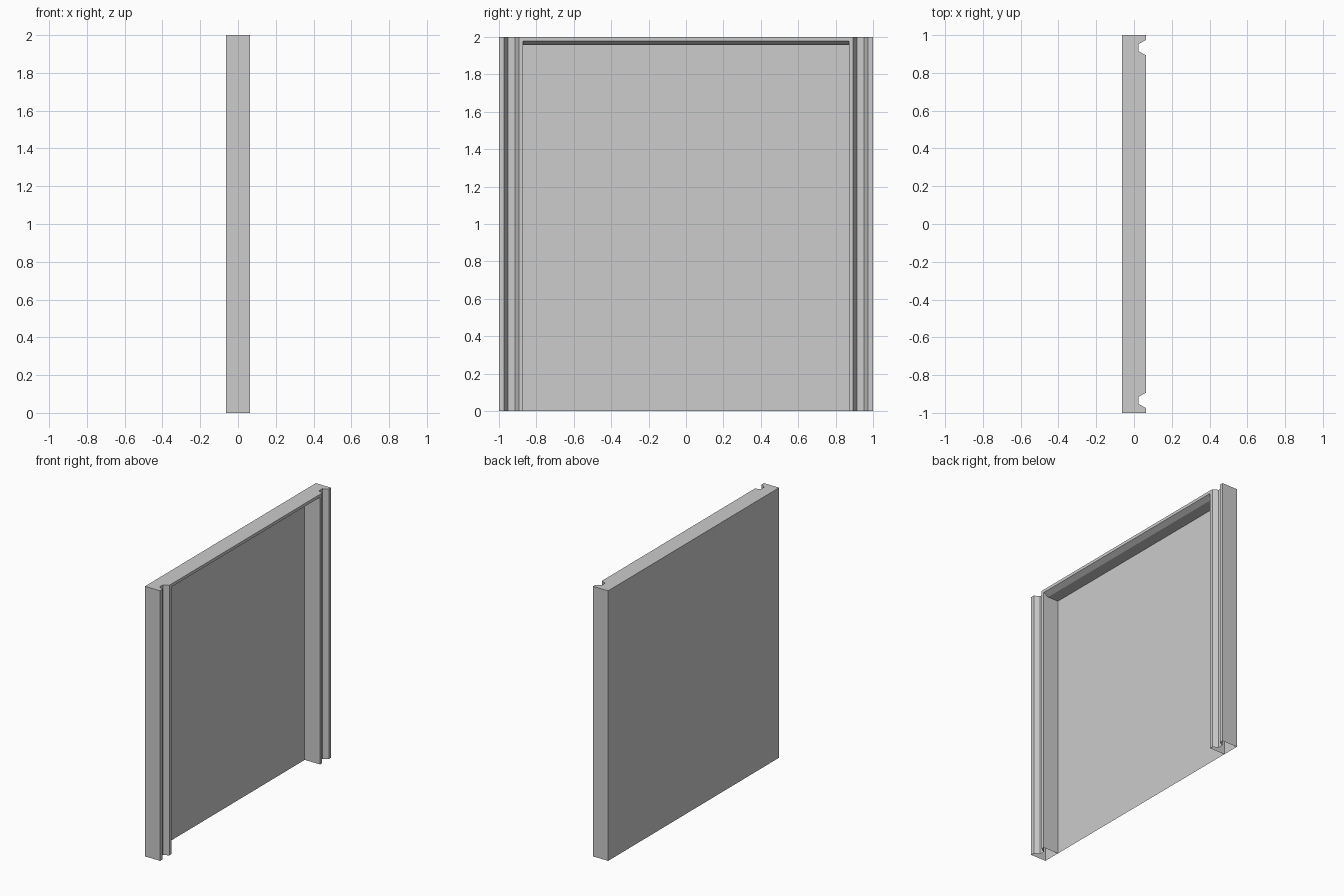
import bpy
from mathutils import Vector

if "Cube" in bpy.data.objects:
    bpy.data.objects.remove(bpy.data.objects["Cube"])

D = 0.0625      # half depth of the whole panel
G = 0.024       # depth position of the groove floor
H = 2.0         # height
INNER = 0.87    # inner side of the posts

grey = bpy.data.materials.new("light_grey")
grey.diffuse_color = (0.604, 0.604, 0.604, 1.0)
grey.use_nodes = True
grey.node_tree.nodes["Principled BSDF"].inputs["Base Color"].default_value = grey.diffuse_color


def sheet(name, path, sweep, cap=False):
    """Sweep an open 3D path along a vector as folded sheet; optionally cap the far end."""
    n = len(path)
    start = [Vector(p) for p in path]
    verts = start + [p + Vector(sweep) for p in start]
    faces = [(i, i + 1, n + i + 1, n + i) for i in range(n - 1)]
    if cap:
        faces.append(tuple(range(n, 2 * n)))
    mesh = bpy.data.meshes.new(name)
    mesh.from_pydata([v[:] for v in verts], [], faces)
    mesh.materials.append(grey)
    mesh.update()
    obj = bpy.data.objects.new(name, mesh)
    bpy.context.collection.objects.link(obj)
    return obj


# thin back panel
sheet("back_panel", [(-D, 1, 0), (-D, -1, 0)], (0, 0, H))

# grooved side posts, open at the bottom
profile = [(-D, INNER), (D, INNER), (D, 0.893), (G, 0.914),
           (G, 0.952), (D, 0.973), (D, 1.0), (-D, 1.0)]
sheet("right_post", [(x, y, 0) for x, y in profile], (0, 0, H), cap=True)
sheet("left_post", [(x, -y, 0) for x, y in reversed(profile)], (0, 0, H), cap=True)

# top rail with a lip and a sloped underside, between the posts
rail = [(-D, H), (D, H), (D, 1.978), (G, 1.957), (-D, 1.957)]
sheet("top_rail", [(x, -INNER, z) for x, z in rail], (0, 2 * INNER, 0))
